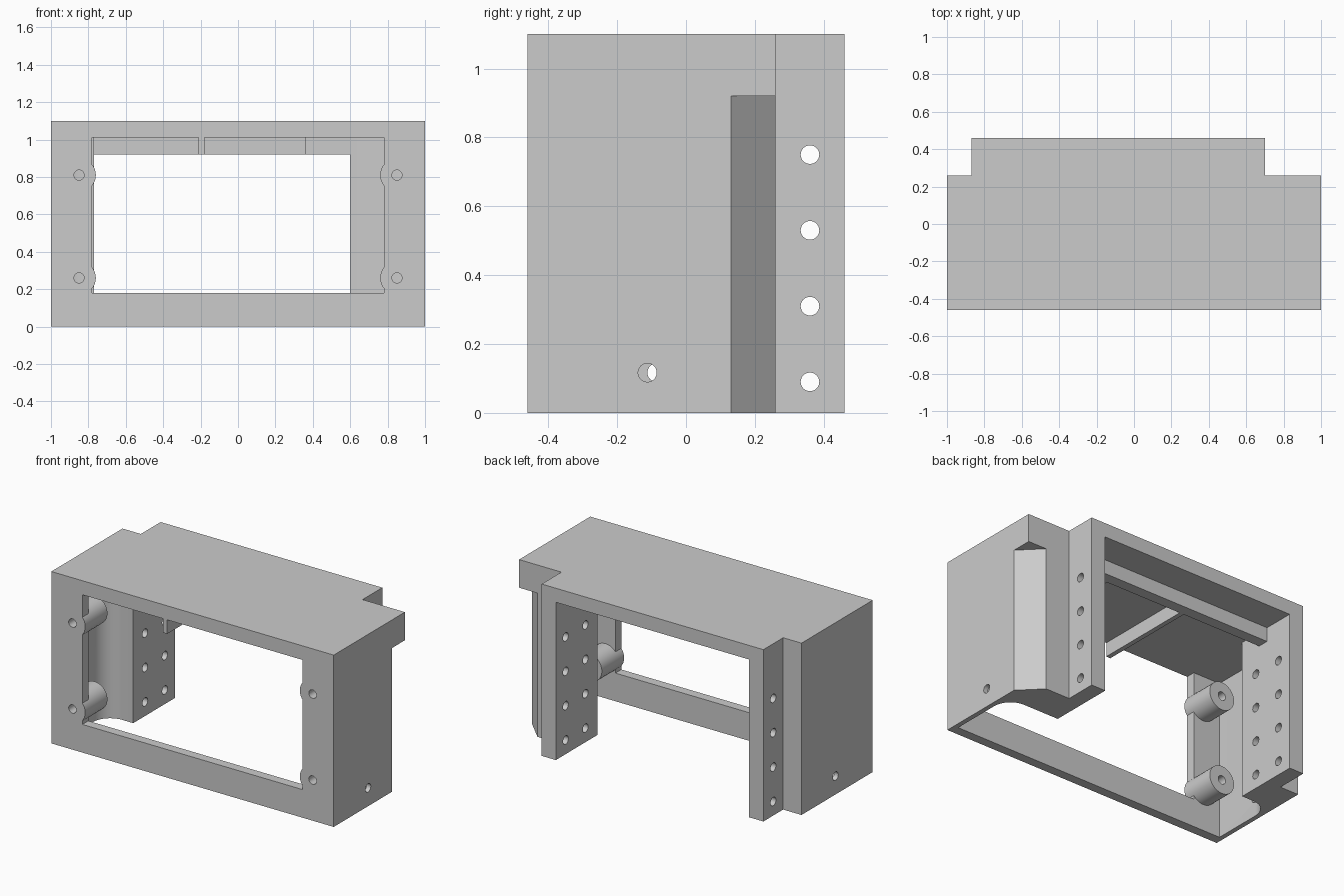
import bpy, bmesh, math
from mathutils import Matrix, Vector

cube = bpy.data.objects.get("Cube")
if cube:
    bpy.data.objects.remove(cube, do_unlink=True)

grey = bpy.data.materials.new("plain grey")
grey.use_nodes = True
grey.diffuse_color = (0.6, 0.6, 0.6, 1)
grey.node_tree.nodes["Principled BSDF"].inputs["Base Color"].default_value = (0.6, 0.6, 0.6, 1)

FRONT, BACK, STEP, PANEL = -0.46, 0.46, 0.26, -0.40
ROOF, BEAM, TOP = 1.01, 0.92, 1.10
HOLE = 0.027


def finish(name, bm):
    bmesh.ops.recalc_face_normals(bm, faces=bm.faces)
    mesh = bpy.data.meshes.new(name)
    bm.to_mesh(mesh)
    bm.free()
    mesh.materials.append(grey)
    obj = bpy.data.objects.new(name, mesh)
    bpy.context.collection.objects.link(obj)
    return obj


def prism(name, outline, low, high, axis="z"):
    """Extrude a 2D outline along z (outline in x, y) or along y (outline in x, z)."""
    bm = bmesh.new()
    if axis == "z":
        verts = [bm.verts.new((a, b, low)) for a, b in outline]
        push = Vector((0, 0, high - low))
    else:
        verts = [bm.verts.new((a, low, b)) for a, b in outline]
        push = Vector((0, high - low, 0))
    face = bm.faces.new(verts)
    out = bmesh.ops.extrude_face_region(bm, geom=[face])
    moved = [v for v in out["geom"] if isinstance(v, bmesh.types.BMVert)]
    bmesh.ops.translate(bm, verts=moved, vec=push)
    return finish(name, bm)


def box(name, x0, x1, y0, y1, z0, z1):
    return prism(name, [(x0, y0), (x1, y0), (x1, y1), (x0, y1)], z0, z1)


def rod(name, axis, start, end, radius, segments=32):
    """Cylinder between two points along x or y."""
    a, b = Vector(start), Vector(end)
    turn = Matrix.Rotation(math.pi / 2, 4, "Y" if axis == "x" else "X")
    bm = bmesh.new()
    bmesh.ops.create_cone(bm, cap_ends=True, segments=segments, radius1=radius, radius2=radius,
                          depth=(b - a).length, matrix=Matrix.Translation((a + b) / 2) @ turn)
    return finish(name, bm)


def boolean(obj, tools, operation):
    bpy.context.view_layer.objects.active = obj
    for tool in tools:
        mod = obj.modifiers.new("combine", "BOOLEAN")
        mod.operation, mod.solver, mod.object = operation, "EXACT", tool
        bpy.ops.object.modifier_apply(modifier=mod.name)
        bpy.data.objects.remove(tool, do_unlink=True)


def smooth(obj):
    bpy.ops.object.select_all(action="DESELECT")
    obj.select_set(True)
    bpy.context.view_layer.objects.active = obj
    bpy.ops.object.shade_smooth_by_angle(angle=math.radians(30))


def fillet(side, radius=0.12, steps=10):
    """Rounded inner corner between the post front and the thin side wall."""
    cx, cy = 0.97 - radius, 0.04 - radius
    angles = [math.pi / 2 * (1 - i / steps) for i in range(steps + 1)]
    return [(side * (cx + radius * math.cos(t)), cy + radius * math.sin(t)) for t in angles]


# Front frame: open-topped surround with four screw bosses
frame = prism("front_frame", [(-1, 0), (1, 0), (1, ROOF), (0.78, ROOF), (0.78, 0.18),
                              (-0.78, 0.18), (-0.78, ROOF), (-1, ROOF)], FRONT, PANEL, "y")
spots = [(x, z) for x in (-0.85, 0.85) for z in (0.26, 0.81)]
boolean(frame, [rod("boss", "y", (x, FRONT, z), (x, -0.235, z), 0.09) for x, z in spots], "UNION")
boolean(frame, [rod("screw", "y", (x, -0.6, z), (x, -0.1, z), HOLE) for x, z in spots], "DIFFERENCE")
smooth(frame)

# Side walls with their rear posts; the right one has a chamfered back corner
left = prism("wall_and_post_a", [(-1, PANEL), (-1, STEP), (-0.87, STEP), (-0.87, BACK),
                                 (-0.77, BACK), (-0.77, 0.04)] + fillet(-1) + [(-0.97, PANEL)], 0, ROOF)
inner = [(0.7, STEP), (0.7, BACK), (0.6, BACK), (0.6, 0.04)] + fillet(1) + [(0.97, PANEL)]
right = prism("wall_and_post_b", [(1, PANEL), (1, 0.13), (0.87, STEP)] + inner, 0, BEAM)
upper = prism("wall_overhang", [(1, PANEL), (1, STEP)] + inner, BEAM, ROOF)

# Mounting holes: a through row at the back, a blind row in front of it
for wall, face, sign, wall_y in ((left, -0.77, -1, -0.085), (right, 0.6, 1, -0.112)):
    cutters = [rod("wall_hole", "x", (sign * 0.95, wall_y, 0.117), (sign * 1.05, wall_y, 0.117), HOLE)]
    for i in range(4):
        z = 0.09 + 0.22 * i
        for y, depth in ((0.36, 0.15), (0.16, 0.1)):
            cutters.append(rod("post_hole", "x", (face - sign * 0.05, y, z),
                               (face + sign * depth, y, z), HOLE))
    boolean(wall, cutters, "DIFFERENCE")
for wall in (left, right, upper):
    smooth(wall)

# Top plate with stepped back corners
prism("top_plate", [(-1, FRONT), (1, FRONT), (1, STEP), (0.7, STEP), (0.7, BACK),
                    (-0.87, BACK), (-0.87, STEP), (-1, STEP)], ROOF, TOP)

# Ribs hanging under the top plate
box("cross_beam", -0.77, 0.36, 0.19, STEP, BEAM, ROOF)
box("corner_block", 0.36, 0.6, 0.04, STEP, BEAM, ROOF)
box("long_rib", -0.21, -0.18, FRONT, 0.19, BEAM, ROOF)
